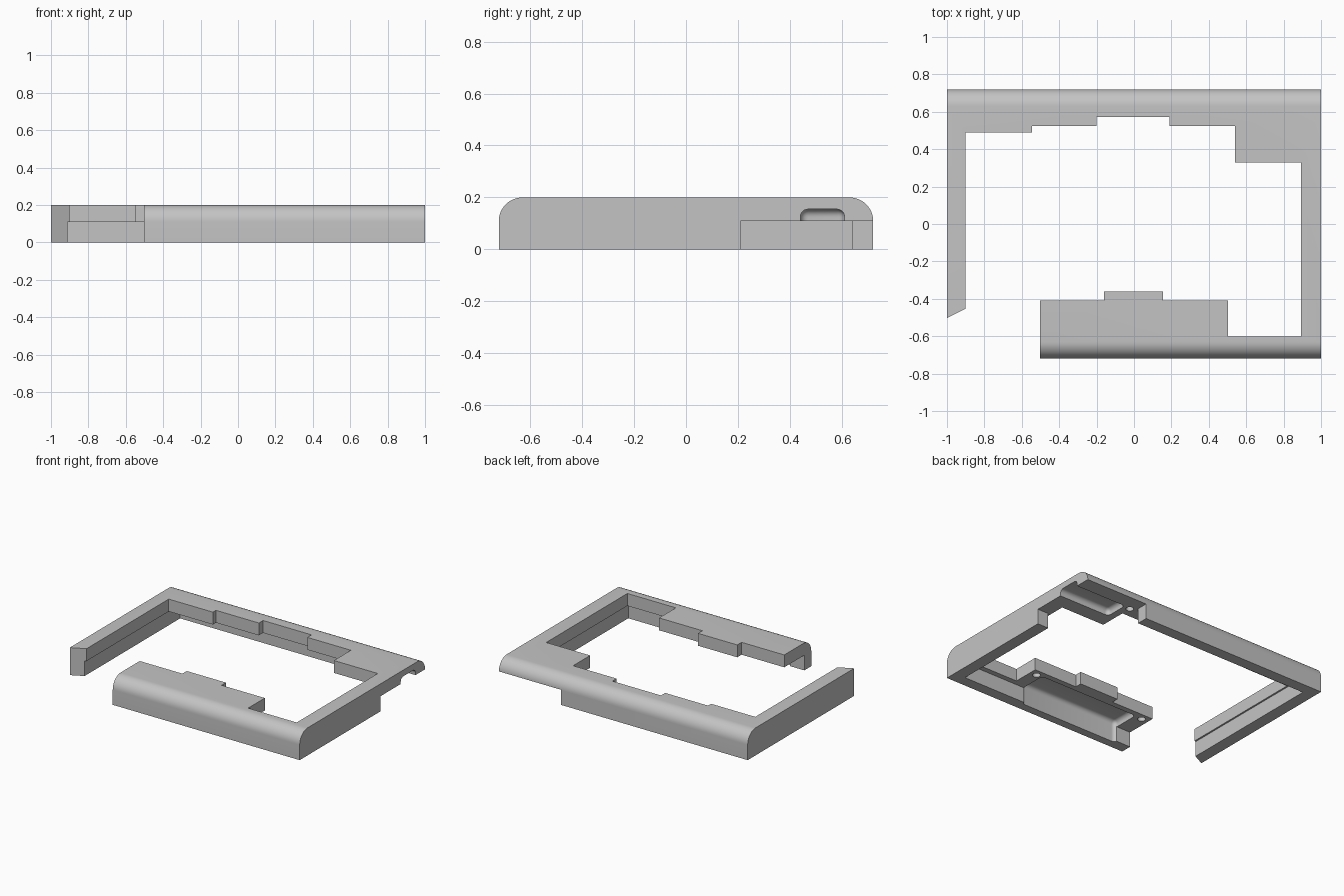
import bpy
import bmesh
import math

default = bpy.data.objects.get("Cube")
if default:
    bpy.data.objects.remove(default, do_unlink=True)

HALF_DEPTH, HEIGHT, LEDGE = 0.72, 0.2, 0.11

grey = bpy.data.materials.new("plain_grey")
grey.use_nodes = True
colour = (0.55, 0.55, 0.55, 1)
grey.diffuse_color = colour
grey.node_tree.nodes["Principled BSDF"].inputs["Base Color"].default_value = colour


def finish(name, bm):
    bmesh.ops.recalc_face_normals(bm, faces=bm.faces)
    mesh = bpy.data.meshes.new(name)
    bm.to_mesh(mesh)
    bm.free()
    mesh.materials.append(grey)
    obj = bpy.data.objects.new(name, mesh)
    bpy.context.collection.objects.link(obj)
    return obj


def prism(name, points, offset):
    """Extrude a closed outline of 3D points along an offset."""
    bm = bmesh.new()
    face = bm.faces.new([bm.verts.new(p) for p in points])
    moved = bmesh.ops.extrude_face_region(bm, geom=[face])["geom"]
    verts = [v for v in moved if isinstance(v, bmesh.types.BMVert)]
    bmesh.ops.translate(bm, verts=verts, vec=offset)
    return finish(name, bm)


def plan_cutter(name, outline, z0, z1):
    return prism(name, [(x, y, z0) for x, y in outline], (0, 0, z1 - z0))


def pocket_cutter(name, xs, ys, zs, radius=0.03):
    outline = [(xs[0], ys[0]), (xs[1], ys[0]), (xs[1], ys[1]), (xs[0], ys[1])]
    obj = plan_cutter(name, outline, *zs)
    bm = bmesh.new()
    bm.from_mesh(obj.data)
    bmesh.ops.bevel(bm, geom=bm.edges[:], offset=radius, segments=6,
                    profile=0.5, affect='EDGES')
    bm.to_mesh(obj.data)
    bm.free()
    return obj


def hole_cutter(name, x, y, radius=0.026):
    steps = [2 * math.pi * i / 24 for i in range(24)]
    ring = [(x + radius * math.cos(a), y + radius * math.sin(a)) for a in steps]
    return plan_cutter(name, ring, 0.05, 0.16)


# Slab with rounded upper front and back edges
r = 0.09
arc = [math.pi / 2 * i / 12 for i in range(13)]
back = [(HALF_DEPTH - r + r * math.cos(a), HEIGHT - r + r * math.sin(a)) for a in arc]
front = [(-y, z) for y, z in reversed(back)]
section = [(HALF_DEPTH, 0)] + back + front + [(-HALF_DEPTH, 0)]
frame = prism("bezel_frame", [(-1, y, z) for y, z in section], (2, 0, 0))

# Through opening, including the gap in the front right corner
opening = [
    (-0.9, 0.49), (-0.545, 0.49), (-0.545, 0.525), (-0.2, 0.525),
    (-0.2, 0.573), (0.19, 0.573), (0.19, 0.525), (0.54, 0.525),
    (0.54, 0.33), (0.893, 0.33), (0.893, -0.602), (0.503, -0.602),
    (0.503, -0.41), (0.155, -0.41), (0.155, -0.36), (-0.16, -0.36),
    (-0.16, -0.41), (-0.503, -0.41), (-0.503, -0.8), (-1.1, -0.8),
    (-1.1, -0.553), (-0.9, -0.453)]

# Hollow underside, with the notch at the back left corner
hollow = [
    (-0.912, 0.638), (0.5, 0.638), (0.5, 0.8), (1.1, 0.8), (1.1, 0.21),
    (0.912, 0.21), (0.912, -0.64), (-0.6, -0.64), (-0.6, -0.6), (-0.912, -0.6)]

cutters = [
    plan_cutter("opening_cutter", opening, -0.1, 0.3),
    plan_cutter("underside_cutter", hollow, -0.1, LEDGE),
    pocket_cutter("front_pocket_cutter", (-0.39, 0.41), (-0.66, -0.45), (-0.1, 0.155)),
    pocket_cutter("back_pocket_cutter", (0.59, 1.1), (0.44, 0.61), (0.04, 0.155)),
    hole_cutter("front_left_hole_cutter", 0.45, -0.46),
    hole_cutter("front_right_hole_cutter", -0.45, -0.46),
    hole_cutter("back_hole_cutter", 0.54, 0.6)]

# Apply the cuts, then drop the cutters
bpy.context.view_layer.objects.active = frame
for obj in bpy.context.selected_objects:
    obj.select_set(False)
frame.select_set(True)
for cutter in cutters:
    cutter.hide_render = True
    cut = frame.modifiers.new(cutter.name, 'BOOLEAN')
    cut.operation = 'DIFFERENCE'
    cut.solver = 'EXACT'
    cut.object = cutter
    bpy.ops.object.modifier_apply(modifier=cut.name)
    bpy.data.objects.remove(cutter, do_unlink=True)

bpy.ops.object.shade_smooth_by_angle(angle=math.radians(30))
